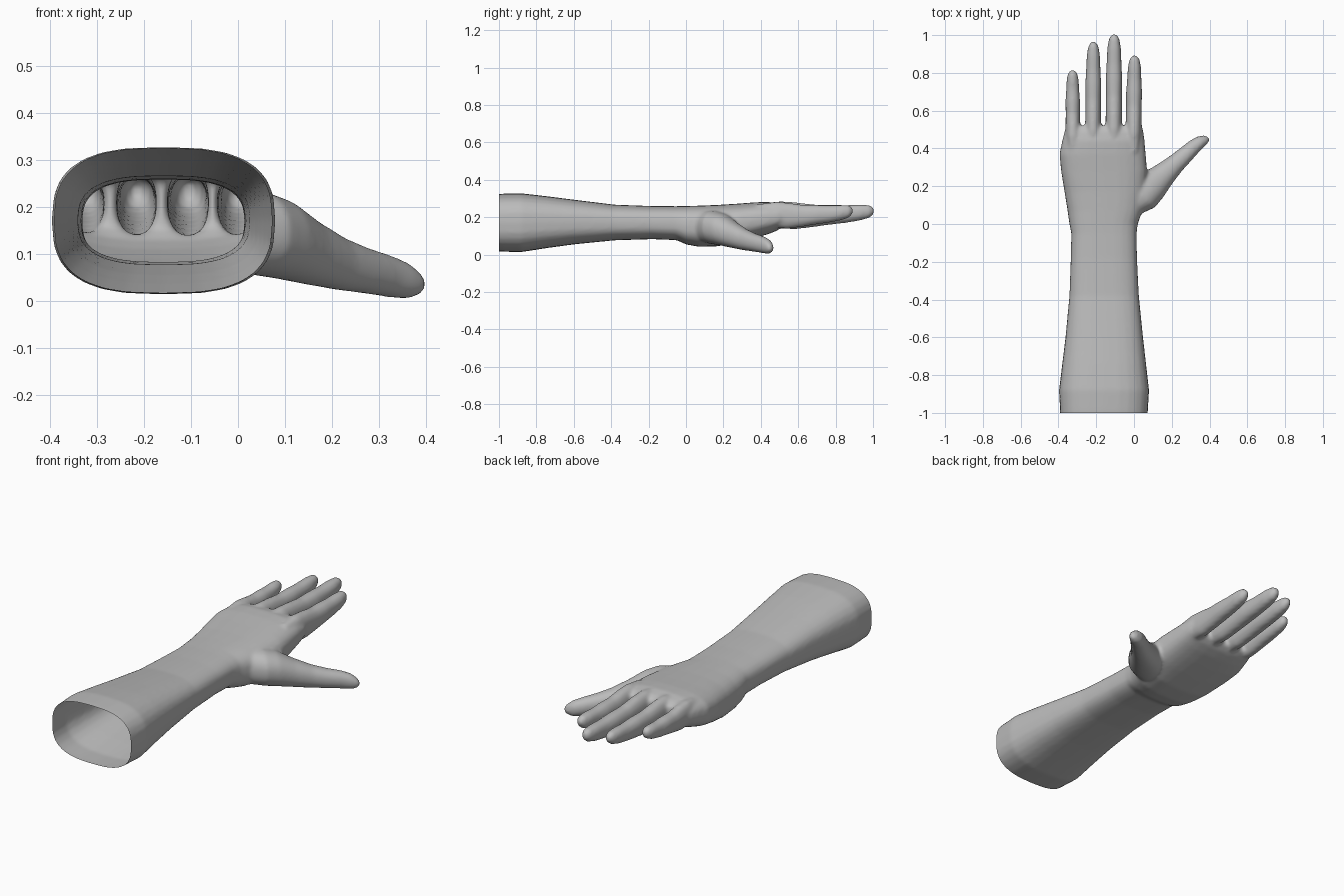
import bpy, bmesh, math
from mathutils import Vector

SIDES = 28
bm = bmesh.new()


def loft(rings, power):
    """Closed tube through rings of (centre, side vector, up half-height)."""
    loops = []
    for c, side, up in rings:
        loop = []
        for i in range(SIDES):
            a = 2 * math.pi * i / SIDES
            ca, sa = math.cos(a), math.sin(a)
            p = Vector(c) + Vector(side) * math.copysign(abs(ca) ** (2 / power), ca)
            p.z += up * math.copysign(abs(sa) ** (2 / power), sa)
            loop.append(bm.verts.new(p))
        loops.append(loop)
    for a, b in zip(loops, loops[1:]):
        for i in range(SIDES):
            j = (i + 1) % SIDES
            bm.faces.new((a[i], a[j], b[j], b[i]))
    bm.faces.new(loops[0][::-1])
    bm.faces.new(loops[-1])


# Forearm, wrist and palm: y, left x, right x, bottom z, top z
sections = [
    (-1.05, -0.390, 0.070, 0.020, 0.322), (-0.98, -0.392, 0.074, 0.016, 0.326),
    (-0.88, -0.397, 0.080, 0.014, 0.328), (-0.74, -0.380, 0.064, 0.036, 0.312),
    (-0.60, -0.363, 0.048, 0.055, 0.294), (-0.38, -0.342, 0.026, 0.077, 0.267),
    (-0.18, -0.335, 0.016, 0.083, 0.260), (-0.05, -0.332, 0.014, 0.078, 0.259),
    (0.00, -0.342, 0.020, 0.055, 0.260), (0.07, -0.352, 0.045, 0.042, 0.262),
    (0.17, -0.368, 0.065, 0.045, 0.266), (0.28, -0.386, 0.070, 0.068, 0.273),
    (0.37, -0.395, 0.062, 0.090, 0.280), (0.44, -0.380, 0.056, 0.110, 0.282),
    (0.49, -0.368, 0.050, 0.130, 0.272), (0.52, -0.360, 0.042, 0.155, 0.255),
]
loft([(((l + r) / 2, y, (b + t) / 2), ((r - l) / 2, 0, 0), (t - b) / 2)
      for y, l, r, b, t in sections], 2.8)

# Fingers: base x, tip x, tip y, thickness scale (little to index)
for base, tip, end, s in ((-0.323, -0.325, 0.815, 0.92), (-0.217, -0.215, 0.965, 1.0),
                          (-0.107, -0.105, 1.005, 1.04), (-0.003, 0.003, 0.892, 1.0)):
    start = 0.38
    # fraction along, half width, centre z, half height
    stations = [(0, .035, .215, .055), (.2, .042, .213, .070), (.32, .042, .208, .070),
                (.48, .041, .208, .058), (.62, .042, .214, .052), (.75, .038, .217, .046),
                (.88, .035, .225, .041), (.96, .027, .231, .033), (1, .012, .234, .015)]
    loft([((base + (tip - base) * f, start + (end - start) * f, z), (w * s, 0, 0), h * s)
          for f, w, z, h in stations], 2.2)

# Thumb: centre x, y, z, half width, half height
across = Vector((0.72, -0.69, 0))
thumb = [(-0.03, 0.10, 0.150, 0.075, 0.085), (0.04, 0.155, 0.145, 0.098, 0.090),
         (0.09, 0.200, 0.132, 0.088, 0.085), (0.15, 0.255, 0.105, 0.068, 0.070),
         (0.215, 0.315, 0.080, 0.052, 0.057), (0.27, 0.365, 0.065, 0.045, 0.049),
         (0.32, 0.412, 0.053, 0.039, 0.045), (0.357, 0.440, 0.043, 0.033, 0.039),
         (0.382, 0.453, 0.037, 0.023, 0.026), (0.393, 0.460, 0.034, 0.010, 0.012)]
loft([((x, y, z), across * w, h) for x, y, z, w, h in thumb], 2.2)

bmesh.ops.recalc_face_normals(bm, faces=bm.faces)
mesh = bpy.data.meshes.new("hand_and_forearm")
bm.to_mesh(mesh)
bm.free()
arm = bpy.data.objects.new("hand_and_forearm", mesh)
bpy.context.collection.objects.link(arm)
bpy.context.view_layer.objects.active = arm
arm.select_set(True)

# Fuse the parts into one skin and soften the joins
remesh = arm.modifiers.new("fuse", 'REMESH')
remesh.mode = 'VOXEL'
remesh.voxel_size = 0.009
soften = arm.modifiers.new("soften", 'SMOOTH')
soften.factor = 0.5
soften.iterations = 8
for name in ("fuse", "soften"):
    bpy.ops.object.modifier_apply(modifier=name)

# Cut the elbow end open, leaving a hollow sleeve
bm = bmesh.new()
bm.from_mesh(arm.data)
bmesh.ops.bisect_plane(bm, geom=bm.verts[:] + bm.edges[:] + bm.faces[:],
                       plane_co=(0, -1, 0), plane_no=(0, -1, 0), clear_outer=True)
bm.to_mesh(arm.data)
bm.free()

# Plain grey skin
grey = bpy.data.materials.new("grey")
grey.diffuse_color = (0.5, 0.5, 0.5, 1)
arm.data.materials.clear()
arm.data.materials.append(grey)
bpy.ops.object.shade_smooth_by_angle(angle=math.radians(60))
